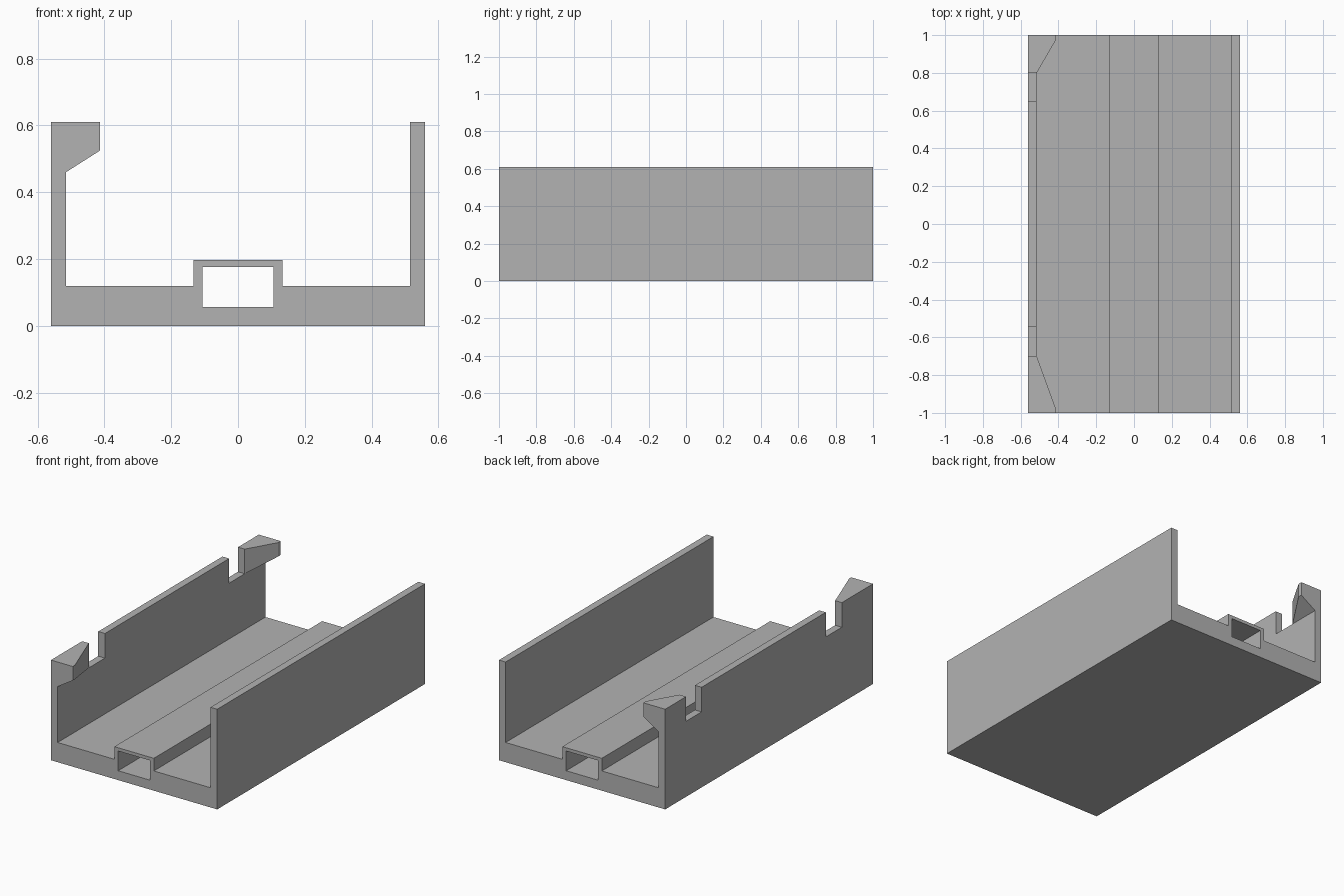
import bpy
import bmesh
from mathutils import Vector

cube = bpy.data.objects.get("Cube")
if cube:
    bpy.data.objects.remove(cube, do_unlink=True)

grey = bpy.data.materials.new("light_grey")
grey.use_nodes = True
colour = (0.45, 0.45, 0.45, 1)
grey.diffuse_color = colour
grey.node_tree.nodes["Principled BSDF"].inputs["Base Color"].default_value = colour


def prism(name, points, direction):
    """Extrude a closed outline along a direction."""
    bm = bmesh.new()
    face = bm.faces.new([bm.verts.new(p) for p in points])
    extruded = bmesh.ops.extrude_face_region(bm, geom=[face])
    verts = [v for v in extruded["geom"] if isinstance(v, bmesh.types.BMVert)]
    bmesh.ops.translate(bm, verts=verts, vec=Vector(direction))
    bmesh.ops.recalc_face_normals(bm, faces=bm.faces)
    mesh = bpy.data.meshes.new(name)
    bm.to_mesh(mesh)
    bm.free()
    mesh.materials.append(grey)
    obj = bpy.data.objects.new(name, mesh)
    bpy.context.collection.objects.link(obj)
    return obj


def cut(target, cutter):
    """Subtract a hidden cutter from the target."""
    cutter.hide_render = True
    cutter.hide_viewport = True
    cutter.display_type = 'WIRE'
    mod = target.modifiers.new(cutter.name, 'BOOLEAN')
    mod.operation = 'DIFFERENCE'
    mod.solver = 'EXACT'
    mod.object = cutter


side, inner, tip = 0.56, 0.515, 0.413
top, floor, ledge = 0.61, 0.12, 0.46
duct, duct_top = 0.133, 0.197

# Channel: floor, raised duct, plain wall and hooked wall
profile = [(-side, 0), (side, 0), (side, top), (inner, top), (inner, floor),
           (duct, floor), (duct, duct_top), (-duct, duct_top), (-duct, floor),
           (-inner, floor), (-inner, ledge), (-tip, 0.525), (-tip, top), (-side, top)]
channel = prism("channel_body", [(x, -1, z) for x, z in profile], (0, 2, 0))

# Duct opening, running the whole length
hole = [(-0.107, 0.057), (0.107, 0.057), (0.107, 0.177), (-0.107, 0.177)]
cut(channel, prism("duct_cutter", [(x, -1.1, z) for x, z in hole], (0, 2.2, 0)))

# Hooked wall: two notches, with the lip kept only as tapered end hooks
outside, clear = -0.65, -0.3
plan = [(outside, -0.70), (-inner, -0.70), (-tip, -0.98), (clear, -0.98),
        (clear, 0.975), (-tip, 0.975), (-inner, 0.80), (outside, 0.80),
        (outside, 0.65), (-inner, 0.65), (-inner, -0.545), (outside, -0.545)]
cut(channel, prism("hook_cutter", [(x, y, ledge) for x, y in plan], (0, 0, 0.3)))
